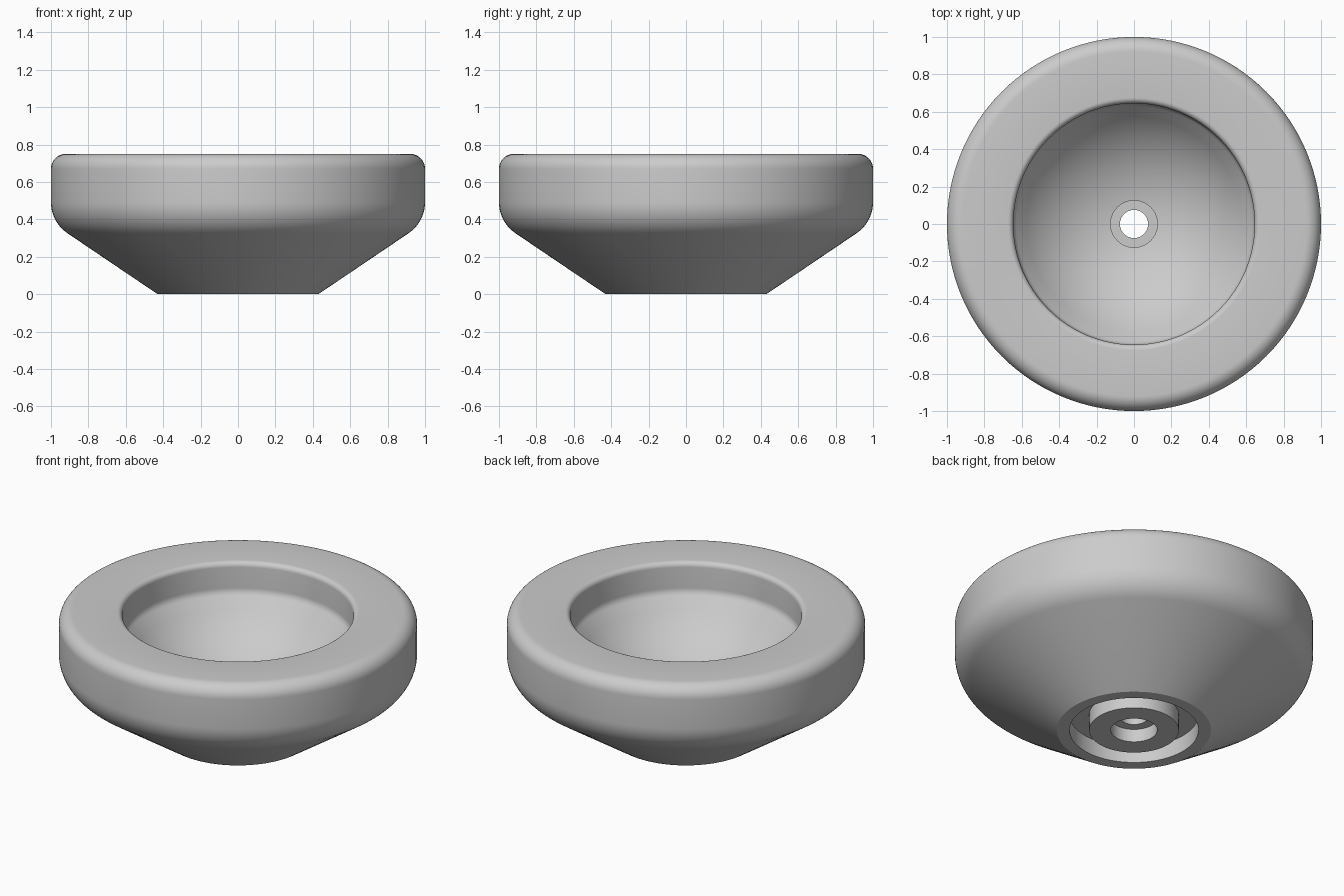
import bpy, bmesh, math
from mathutils import Vector

old = bpy.data.objects.get("Cube")
if old:
    bpy.data.objects.remove(old, do_unlink=True)

grey = bpy.data.materials.new("plain grey")
grey.use_nodes = True
colour = (0.6, 0.6, 0.6, 1)
grey.diffuse_color = colour
grey.node_tree.nodes["Principled BSDF"].inputs["Base Color"].default_value = colour


def fillet(before, corner, after, radius, steps=10):
    """Points of an arc that rounds a profile corner."""
    c = Vector(corner)
    a = (Vector(before) - c).normalized()
    b = (Vector(after) - c).normalized()
    half = a.angle(b) / 2
    centre = c + (a + b).normalized() * radius / math.sin(half)
    p = c + a * radius / math.tan(half) - centre
    q = c + b * radius / math.tan(half) - centre
    turn = p.angle(q)
    return [centre + (p * math.sin(turn * (1 - i / steps)) + q * math.sin(turn * i / steps)) / math.sin(turn)
            for i in range(steps + 1)]


def lathe(name, profile, segments=128):
    """Closed (radius, height) profile spun around z."""
    bm = bmesh.new()
    rings = []
    for r, z in profile:
        rings.append([bm.verts.new((r * math.cos(t), r * math.sin(t), z))
                      for t in (2 * math.pi * i / segments for i in range(segments))])
    for low, high in zip(rings, rings[1:] + rings[:1]):
        for i in range(segments):
            j = (i + 1) % segments
            bm.faces.new((low[i], low[j], high[j], high[i]))
    bmesh.ops.recalc_face_normals(bm, faces=bm.faces)
    mesh = bpy.data.meshes.new(name)
    bm.to_mesh(mesh)
    bm.free()
    obj = bpy.data.objects.new(name, mesh)
    bpy.context.collection.objects.link(obj)
    mesh.materials.append(grey)
    bpy.ops.object.select_all(action="DESELECT")
    obj.select_set(True)
    bpy.context.view_layer.objects.active = obj
    bpy.ops.object.shade_smooth_by_angle(angle=math.radians(30))


# Outer shell: cone, side and rim
foot, shoulder, rim, lip = (0.43, 0), (1, 0.385), (1, 0.75), (0.645, 0.75)
profile = [foot]
profile += fillet(foot, shoulder, rim, 0.2)
profile += fillet(shoulder, rim, lip, 0.08)
profile += fillet(rim, lip, (0.645, 0.5), 0.03, 6)

# Bowl: short wall, rounded into a spherical cap
cap_radius, floor = 0.75, 0.22
cap = [(r, floor + cap_radius - math.sqrt(cap_radius ** 2 - r * r))
       for r in (0.125 + 0.475 * i / 20 for i in range(21))]
wall_foot = (0.645, cap[-1][1] + 0.05)
profile += fillet(lip, wall_foot, cap[0 - 1], 0.06, 5)
profile += cap[::-1]

# Drain hole and stepped underside
profile += [(0.125, 0.2), (0.075, 0.2), (0.075, 0.08), (0.13, 0.08), (0.13, 0.0),
            (0.25, 0.0), (0.25, 0.1), (0.36, 0.1), (0.36, 0)]
lathe("basin", profile)
